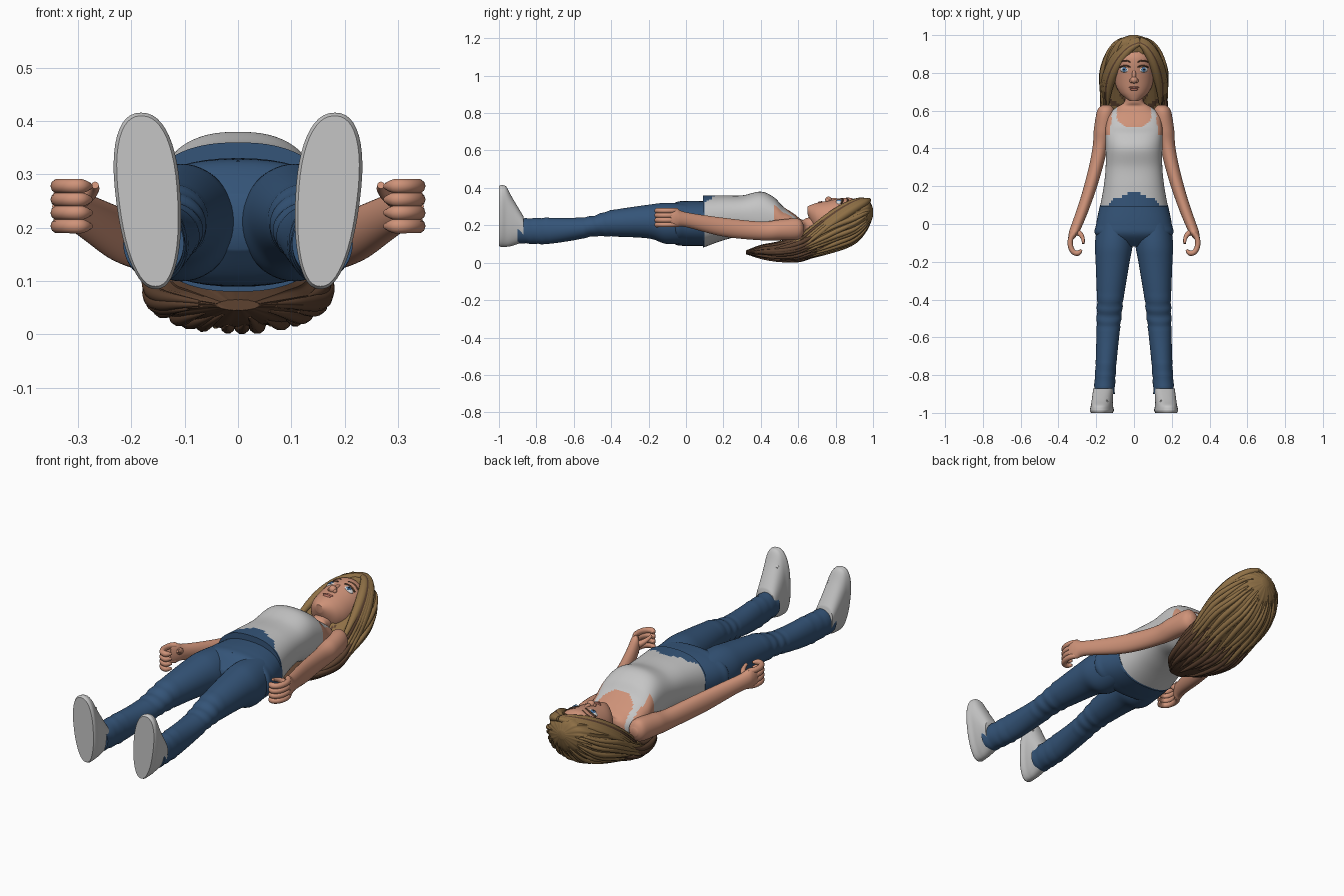
import bpy, bmesh, random
from math import sin, cos, pi, atan2, copysign, sqrt
from mathutils import Vector

random.seed(4)
if "Cube" in bpy.data.objects:
    bpy.data.objects.remove(bpy.data.objects["Cube"])


def material(name, *rgb):
    mat = bpy.data.materials.new(name)
    mat.use_nodes = True
    mat.diffuse_color = (*rgb, 1)
    shader = next(node for node in mat.node_tree.nodes if node.type == "BSDF_PRINCIPLED")
    shader.inputs["Base Color"].default_value = (*rgb, 1)
    shader.inputs["Roughness"].default_value = .8
    return mat


GREY = material("light grey", .56, .56, .56)
DENIM = material("denim blue", .035, .09, .19)
SKIN = material("skin", .62, .29, .19)
LIGHT = material("light brown hair", .27, .16, .06)
DARK = material("dark brown hair", .11, .055, .03)
WHITE = material("eye white", .7, .7, .7)
BLUE = material("iris blue", .08, .22, .45)
BLACK = material("pupil black", .01, .01, .01)
LIP = material("lip pink", .5, .18, .13)


def spline(rows, steps):
    """Catmull-Rom interpolation of rows of numbers."""
    out, last = [], len(rows) - 1
    for i in range(last):
        quad = (rows[max(i - 1, 0)], rows[i], rows[i + 1], rows[min(i + 2, last)])
        for k in range(steps):
            t = k / steps
            out.append([b + t / 2 * (c - a + t * (2 * a - 5 * b + 4 * c - d + t * (3 * b - a - 3 * c + d)))
                        for a, b, c, d in zip(*quad)])
    return out + [list(rows[last])]


def smooth(ob):
    bpy.ops.object.select_all(action="DESELECT")
    ob.select_set(True)
    bpy.context.view_layer.objects.active = ob
    bpy.ops.object.shade_smooth_by_angle(angle=.9)


def ring_point(ring, angle, power=2):
    y, height, half_width, half_depth = ring
    c, s = cos(angle), sin(angle)
    return Vector((copysign(abs(c) ** (2 / power), c) * half_width, y,
                   height + copysign(abs(s) ** (2 / power), s) * half_depth))


def loft(name, rings, mats, side=1, centre=lambda y: 0, power=2, segs=48, warp=None, rule=None):
    """Skin over rings (y, centre height, half width, half depth)."""
    bm = bmesh.new()
    rows = []
    for ring in spline(rings, 8):
        row = []
        for k in range(segs):
            angle = 2 * pi * k / segs
            p = ring_point(ring, angle, power)
            if warp:
                p = warp(p, ring, angle)
            row.append(bm.verts.new(((p.x + centre(p.y)) * side, p.y, p.z)))
        rows.append(row)
    for row, following in zip(rows, rows[1:]):
        for k in range(segs):
            j = (k + 1) % segs
            bm.faces.new((row[k], row[j], following[j], following[k]))
    bm.faces.new(rows[0])
    bm.faces.new(rows[-1])
    bmesh.ops.recalc_face_normals(bm, faces=bm.faces)
    if rule:
        for face in bm.faces:
            face.material_index = rule(face.calc_center_median())
    mesh = bpy.data.meshes.new(name)
    bm.to_mesh(mesh)
    bm.free()
    for mat in mats:
        mesh.materials.append(mat)
    ob = bpy.data.objects.new(name, mesh)
    bpy.context.collection.objects.link(ob)
    smooth(ob)


def tube(name, points, mat, side=1):
    """Round strand through points (x, y, z, radius)."""
    curve = bpy.data.curves.new(name, "CURVE")
    curve.dimensions = "3D"
    curve.bevel_depth, curve.bevel_resolution, curve.use_fill_caps = 1, 3, True
    path = spline(points, 4)
    strand = curve.splines.new("POLY")
    strand.points.add(len(path) - 1)
    for point, (x, y, z, radius) in zip(strand.points, path):
        point.co, point.radius = (x * side, y, z, 1), max(radius, .001)
    curve.materials.append(mat)
    ob = bpy.data.objects.new(name, curve)
    bpy.context.collection.objects.link(ob)
    bpy.ops.object.select_all(action="DESELECT")
    ob.select_set(True)
    bpy.context.view_layer.objects.active = ob
    bpy.ops.object.convert(target="MESH")
    smooth(bpy.context.object)


def ball(name, location, scale, mat, turn=0):
    bpy.ops.mesh.primitive_uv_sphere_add(segments=24, ring_count=14, location=location, rotation=(0, turn, 0))
    ob = bpy.context.object
    ob.name, ob.scale = name, scale
    ob.data.materials.append(mat)
    smooth(ob)


# Torso: tank top with scooped neck and cut-away armholes, hem tucked in denim
def torso_rule(p):
    x, front = abs(p.x), p.z > .2
    if p.y < .095 or (front and p.y < .165 - 3.5 * x * x + .008 * sin(70 * x)):
        return 1
    scoop = x < .09 and p.y > (.515 if front else .56) + 9 * max(0, x - .03) ** 2
    armhole = p.y > .47 and x > .175 - p.y / 10
    return 2 if scoop or armhole or p.y > .625 else 0


loft("torso", [(.09, .22, .18, .14), (.2, .24, .16, .12), (.3, .25, .15, .11), (.4, .25, .15, .13),
               (.47, .24, .15, .11), (.52, .21, .15, .09), (.58, .19, .14, .07), (.62, .18, .09, .05),
               (.65, .19, .05, .05), (.73, .2, .05, .05)],
     [GREY, DENIM, SKIN], power=2.4, segs=80, rule=torso_rule)

# Jeans: hips, fly and legs
loft("jeans_hips", [(.1, .21, .18, .12), (0, .21, .2, .12), (-.06, .21, .2, .11), (-.12, .21, .08, .05)],
     [DENIM], power=2.3)
tube("jeans_fly", [(0, .09, .325, .006), (0, -.05, .32, .006)], DENIM)
LEG = [(.04, .21, .09, .1), (-.1, .21, .1, .11), (-.2, .22, .09, .09), (-.4, .21, .07, .07),
       (-.5, .195, .065, .055), (-.6, .18, .06, .06), (-.75, .17, .055, .07), (-.9, .17, .055, .065)]


def denim_folds(p, ring, angle):
    creased = p.y < -.74 or -.55 < p.y < -.4
    swell = 1 + .035 * creased * sin(110 * p.y + 2 * sin(angle))
    return Vector((p.x * swell, p.y, ring[1] + (p.z - ring[1]) * swell))


# Shoes: sole outline splays outward and widens to the toe
SHOE = [(-1, .25, .055, .16), (-.99, .25, .06, .165), (-.98, .25, .06, .165), (-.96, .245, .056, .16),
        (-.93, .22, .056, .13), (-.87, .18, .055, .07)]


def shoe_shape(p, ring, angle):
    toward_toe = p.z - .25
    return Vector((p.x * (1 + .7 * toward_toe) + toward_toe / 12, p.y, p.z))


ARM = [(.63, .18, .02, .02), (.6, .18, .045, .055), (.5, .175, .05, .055), (.4, .17, .04, .05),
       (.2, .19, .035, .05), (0, .23, .03, .04), (-.05, .24, .025, .05), (-.08, .24, .015, .045)]


def hand_arc(angle, height, radius):
    return .303 + .035 * cos(angle), -.1 + .055 * sin(angle), height, radius


for side, word in ((1, "left_"), (-1, "right_")):
    loft(word + "jeans_leg", LEG, [DENIM], side, lambda y: .1 - .065 * y, warp=denim_folds)
    loft(word + "shoe", SHOE, [GREY], side, lambda y: .168, power=2.3, warp=shoe_shape)
    for i in range(4):
        y, z = -.94 + .017 * i, .352 - .033 * i
        tube(word + "shoe_lace", [(.17 + dx, y, z - 12 * dx * dx, .007) for dx in (-.03, 0, .03)], GREY, side)
    loft(word + "arm", ARM, [SKIN], side, lambda y: .3 - .4 * y + y * y / 4)
    # Loosely curled hand
    for i in range(4):
        tube(word + "finger", [hand_arc(1.2 - .6 * k, .203 + .025 * i, .014 if k < 6 else .006)
                               for k in range(7)], SKIN, side)
    tube(word + "thumb", [hand_arc(1.7 + .3 * k, .25 + .006 * k, .017 - .002 * k) for k in range(6)], SKIN, side)

# Head and face
loft("head", [(.65, .28, .02, .02), (.67, .26, .05, .05), (.7, .24, .08, .08), (.75, .23, .1, .1),
              (.85, .23, .11, .117), (.9, .23, .1, .11), (.95, .23, .06, .07)], [SKIN])
ball("nose_tip", (0, .762, .336), (.019, .018, .018), SKIN)
ball("nose_bridge", (0, .79, .334), (.011, .035, .012), SKIN)
for side, word in ((1, "left_"), (-1, "right_")):
    turn = .38 * side
    base, outward = Vector((.047 * side, .818, .322)), Vector((sin(turn), 0, cos(turn)))
    ball(word + "nostril", (.014 * side, .758, .332), (.01, .011, .011), SKIN)
    ball(word + "eye", base, (.027, .017, .014), WHITE, turn)
    ball(word + "iris", base + outward * .012, (.012, .013, .004), BLUE, turn)
    ball(word + "pupil", base + outward * .0145, (.006, .006, .003), BLACK, turn)
    for part, y in (("eyelid", .83), ("eyebrow", .857)):
        tube(word + part, [(.047 + dx, y + .008 - 10 * dx * dx, .232 + sqrt(.0128 - (.047 + dx) ** 2), .004)
                           for dx in (-.028, -.014, 0, .014, .028)], DARK, side)
ball("upper_lip", (0, .723, .322), (.028, .006, .008), LIP)
ball("lower_lip", (0, .713, .32), (.022, .007, .008), LIP)

# Hair: grooved mass behind the head, darker toward the tips
HAIR = [(.32, .055, .04, .01), (.4, .06, .11, .035), (.5, .065, .15, .05), (.6, .085, .17, .07),
        (.7, .13, .17, .09), (.8, .18, .17, .11), (.9, .22, .14, .11), (.97, .26, .09, .08), (1, .27, .02, .02)]


def hair_grooves(p, ring, angle):
    swell = 1 + .025 * sin(18 * angle + 5 * p.y) + .015 * sin(31 * angle)
    return Vector((p.x * swell, p.y, ring[1] + (p.z - ring[1]) * swell))


def hair_rule(p):
    angle = atan2(p.z - .15, p.x)
    return int(p.y < .6 + .1 * sin(11 * angle) + .05 * sin(23 * angle))


loft("hair", HAIR, [LIGHT, DARK], segs=96, warp=hair_grooves, rule=hair_rule)

# Raised locks lying along the hair surface
hair_rings = spline(HAIR, 6)
for i in range(34):
    angle = pi * (.93 + 1.14 * i / 33)
    if i % 2:
        name, mat, low, high = "dark_lock", DARK, random.uniform(.33, .46), .72
    else:
        name, mat, low, high = "light_lock", LIGHT, random.uniform(.5, .68), .985
    run = [ring for ring in hair_rings if low < ring[0] < high][::3]
    points = []
    for j, ring in enumerate(run):
        p = ring_point(ring, angle + .05 * sin(9 * ring[0] + i))
        radius = .003 + .011 * sin(pi * j / (len(run) - 1))
        points.append((p.x, p.y, max(p.z, radius + .001), radius))
    tube(name, points, mat)

# Swept locks framing the face from an off-centre parting
for side in (1, -1):
    for i in range(5):
        start, end, drop = .03 * side, .14 + .008 * i, .012 * i
        points = []
        for k in range(7):
            t = k / 6
            points.append((start + (end - start) * sin(pi * t / 2), .955 + drop / 2 - .35 * t ** 1.5,
                           .335 - drop * t - .2 * t * t, .025 * sin(pi * (.15 + .8 * t))))
        tube("face_lock", points, DARK if i == 1 else LIGHT, side)
